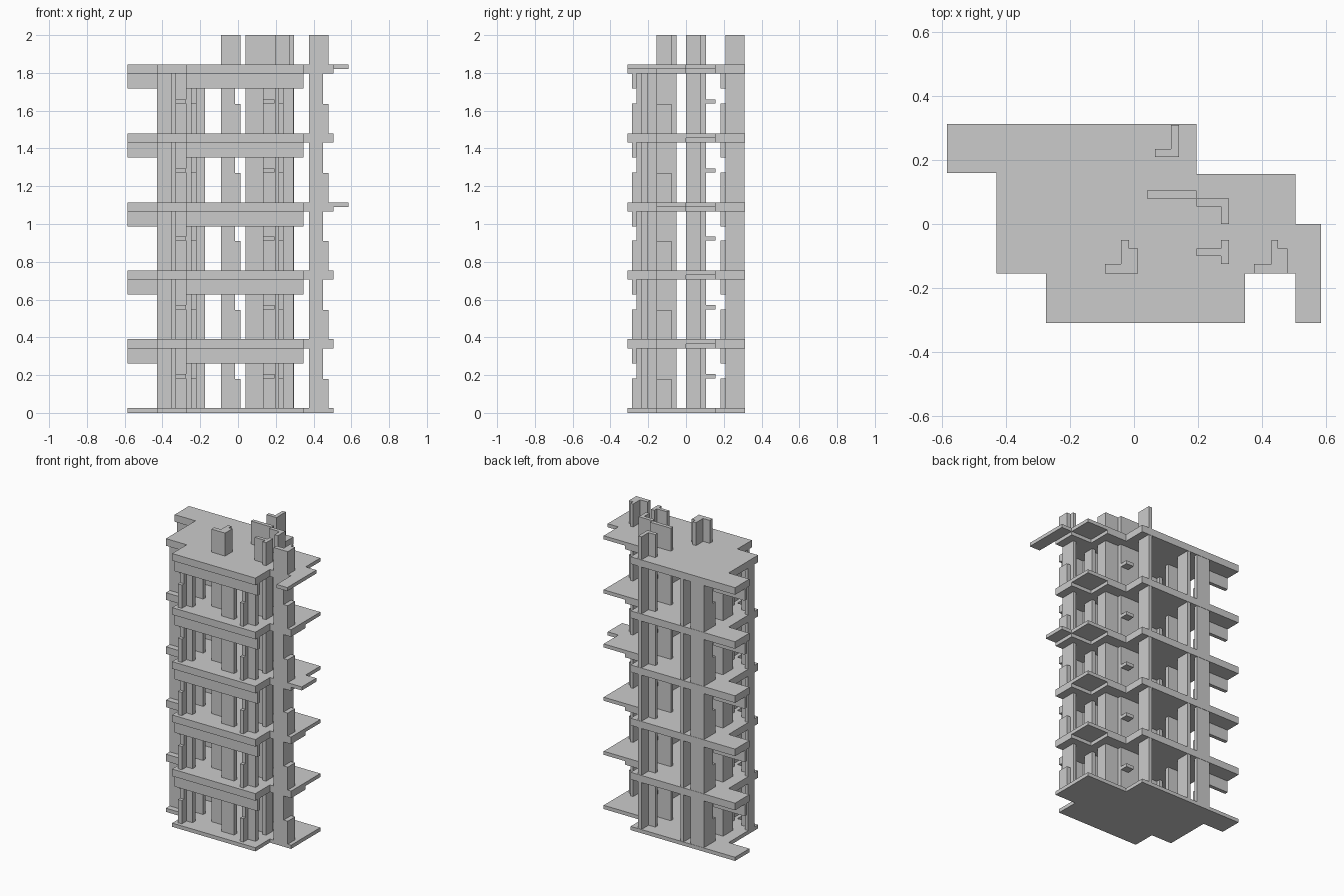
import bpy, bmesh

cube = bpy.data.objects.get("Cube")
if cube:
    bpy.data.objects.remove(cube, do_unlink=True)

concrete = bpy.data.materials.new("concrete_grey")
concrete.use_nodes = True
GREY = (0.6, 0.6, 0.6, 1)
concrete.diffuse_color = GREY
concrete.node_tree.nodes["Principled BSDF"].inputs["Base Color"].default_value = GREY


def prism(name, outline, z0, z1):
    """Extrude a plan outline between two heights."""
    bm = bmesh.new()
    face = bm.faces.new([bm.verts.new((x, y, z0)) for x, y in outline])
    top = bmesh.ops.extrude_face_region(bm, geom=[face])["geom"]
    bmesh.ops.translate(bm, vec=(0, 0, z1 - z0),
                        verts=[v for v in top if isinstance(v, bmesh.types.BMVert)])
    bmesh.ops.recalc_face_normals(bm, faces=bm.faces)
    mesh = bpy.data.meshes.new(name)
    bm.to_mesh(mesh)
    bm.free()
    mesh.materials.append(concrete)
    ob = bpy.data.objects.new(name, mesh)
    bpy.context.collection.objects.link(ob)


def block(name, x0, x1, y0, y1, z0, z1):
    prism(name, [(x0, y0), (x1, y0), (x1, y1), (x0, y1)], z0, z1)


# Storey heights
TOPS = [0.025, 0.39, 0.755, 1.115, 1.48, 1.845]
SLAB, THIN, LOW, DROP = 0.048, 0.024, 0.157, 0.08

plan_rear = [(-0.585, 0.312), (-0.585, 0.16), (-0.43, 0.16), (-0.43, -0.155),
             (-0.275, -0.155), (-0.275, -0.31), (0.347, -0.31), (0.347, -0.155),
             (0.505, -0.155), (0.505, 0)]
full_plan = plan_rear + [(0.505, 0.157), (0.195, 0.157), (0.195, 0.312)]
thick_plan = plan_rear + [(0.347, 0), (0.347, 0.157), (0.195, 0.157), (0.195, 0.312)]

# Ground slab, then floors with a thin corner balcony and hanging edge beams
prism("ground_slab", full_plan, 0, TOPS[0])
for i, top in enumerate(TOPS[1:], 1):
    under = top - SLAB
    prism(f"floor_slab_{i}", thick_plan, under, top)
    block(f"corner_balcony_{i}", 0.347, 0.505, 0, 0.157, top - THIN, top)
    block(f"front_beam_{i}", -0.275, 0.347, -0.285, -0.262, under - DROP, under)
    block(f"rear_beam_{i}", -0.585, -0.35, 0.183, 0.208, under - DROP, under)

# Side canopies on two levels
block("middle_canopy", 0.505, 0.585, -0.155, 0, TOPS[3] - THIN, TOPS[3])
block("roof_canopy", 0.505, 0.585, -0.31, 0, TOPS[5] - THIN, TOPS[5])

# Walls that continue above the roof: x0, x1, y0, y1
through_walls = {
    "centre_pier_base": (-0.09, -0.015, -0.155, -0.125),
    "centre_pier_web": (-0.04, -0.015, -0.125, -0.05),
    "side_pier_base": (0.375, 0.45, -0.155, -0.125),
    "side_pier_web": (0.43, 0.45, -0.125, -0.05),
    "rear_pier_base": (0.065, 0.14, 0.21, 0.235),
    "rear_pier_web": (0.115, 0.14, 0.235, 0.31),
    "core_long_wall": (0.04, 0.195, 0.08, 0.105),
    "core_short_wall": (0.195, 0.297, 0.055, 0.08),
    "core_return_wall": (0.272, 0.297, 0, 0.055),
    "front_tee_web": (0.195, 0.272, -0.1, -0.077),
    "front_tee_flange": (0.272, 0.297, -0.125, -0.05),
}
for name, (x0, x1, y0, y1) in through_walls.items():
    block(name, x0, x1, y0, y1, 0.01, TOPS[-1] + LOW - 0.002)

# Walls that stop under the roof
inner_walls = {
    "left_pier_base": (-0.43, -0.35, -0.115, -0.09),
    "left_pier_web": (-0.43, -0.405, -0.09, -0.05),
    "left_front_base": (-0.25, -0.175, -0.235, -0.205),
    "left_front_web": (-0.25, -0.22, -0.262, -0.155),
    "middle_front_base": (0.04, 0.135, -0.235, -0.205),
    "middle_front_web": (0.04, 0.065, -0.205, -0.155),
    "right_front_base": (0.215, 0.295, -0.235, -0.205),
    "right_front_web": (0.215, 0.24, -0.262, -0.155),
    "left_tee_web": (-0.25, -0.19, -0.1, -0.077),
    "left_tee_flange": (-0.275, -0.25, -0.125, -0.05),
    "left_core_wall": (-0.35, -0.19, 0.08, 0.105),
    "left_core_return": (-0.35, -0.33, 0, 0.08),
    "left_rear_base": (-0.35, -0.25, 0.285, 0.31),
    "left_rear_web": (-0.35, -0.325, 0.21, 0.285),
    "rear_edge_base": (-0.25, -0.175, 0.21, 0.235),
    "rear_edge_web": (-0.2, -0.175, 0.235, 0.31),
}
for name, (x0, x1, y0, y1) in inner_walls.items():
    block(name, x0, x1, y0, y1, 0.01, TOPS[-1] - 0.01)

# Low pier steps on every level
steps = {
    "centre_step": (-0.015, 0.012, -0.155, -0.077),
    "side_step": (0.45, 0.48, -0.155, -0.077),
}
# Low steps on the enclosed levels
enclosed_steps = {
    "left_front_step": (-0.25, -0.22, -0.285, -0.262),
    "right_front_step": (0.215, 0.24, -0.285, -0.262),
    "left_rear_step": (-0.35, -0.325, 0.183, 0.21),
}
# Ledges beside the walls
ledges = {
    "left_ledge": (-0.33, -0.275, -0.155, -0.1),
    "core_ledge": (0.135, 0.193, 0.05, 0.157),
}
for i, top in enumerate(TOPS):
    for name, rect in steps.items():
        block(f"{name}_{i}", *rect, top, top + LOW - 0.002)
    if top < TOPS[-1]:
        for name, rect in enclosed_steps.items():
            block(f"{name}_{i}", *rect, top, top + LOW)
        for name, rect in ledges.items():
            block(f"{name}_{i}", *rect, top + LOW, top + LOW + 0.023)
